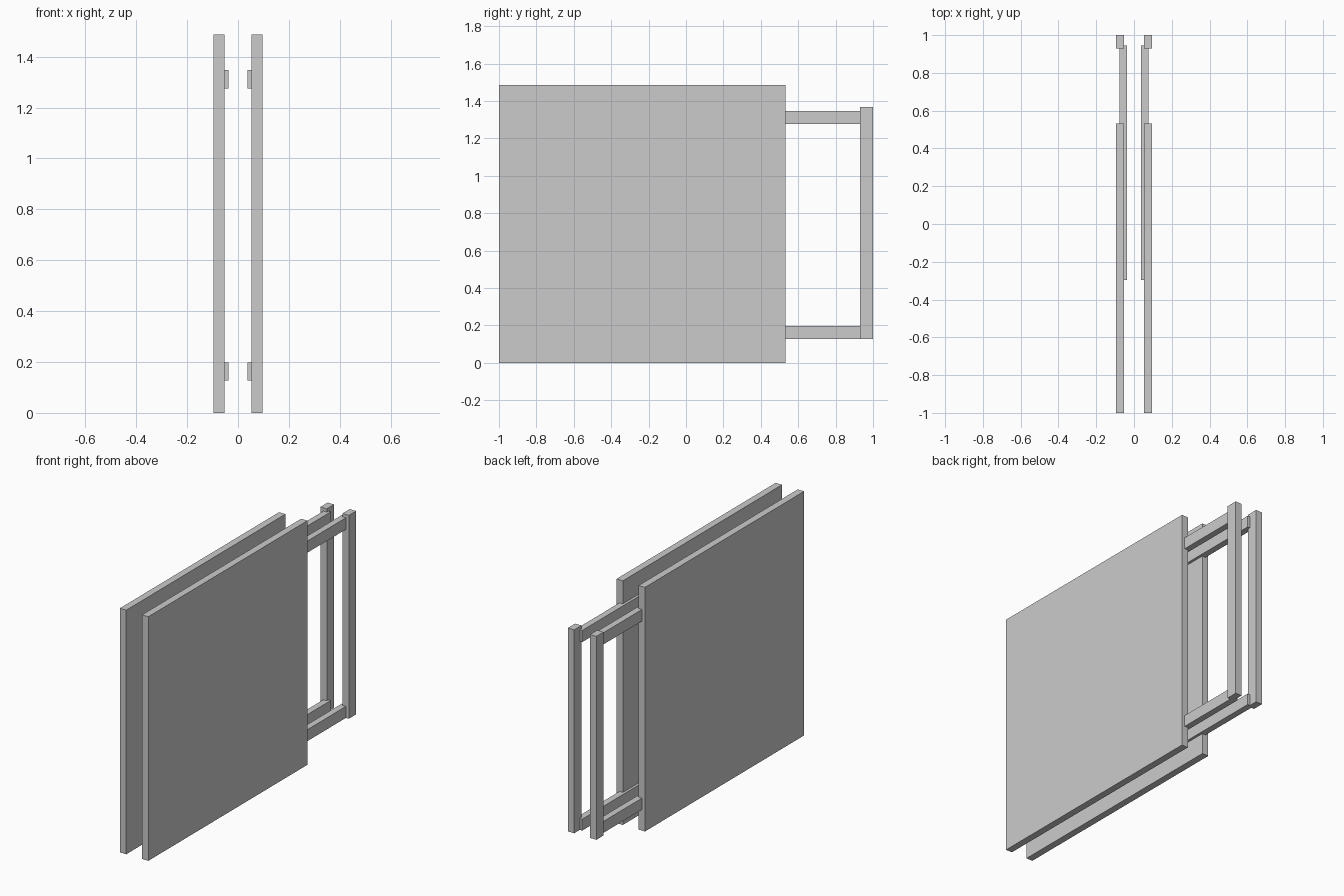
import bpy

if "Cube" in bpy.data.objects:
    bpy.data.objects.remove(bpy.data.objects["Cube"])


def box(name, x, y, z):
    """Axis-aligned box from (min, max) ranges."""
    bpy.ops.mesh.primitive_cube_add(
        size=1, location=[(a + b) / 2 for a, b in (x, y, z)])
    ob = bpy.context.object
    ob.name = name
    ob.scale = [b - a for a, b in (x, y, z)]
    bpy.ops.object.transform_apply(location=False, rotation=False, scale=True)
    return ob


def span(side, inner, outer):
    """x range mirrored to the given side."""
    return tuple(sorted((side * inner, side * outer)))


for label, side in (("left", -1), ("right", 1)):
    # Large flat panel
    box(f"{label}_panel", span(side, 0.053, 0.096), (-1.0, 0.532), (0.0, 1.487))
    # Upright post at the back
    box(f"{label}_post", span(side, 0.053, 0.096), (0.93, 1.0), (0.128, 1.367))
    # Horizontal rails let into the panel's inner face and the post
    for level, z in (("lower", (0.128, 0.198)), ("upper", (1.276, 1.347))):
        box(f"{label}_{level}_rail", span(side, 0.037, 0.076), (-0.296, 0.946), z)
